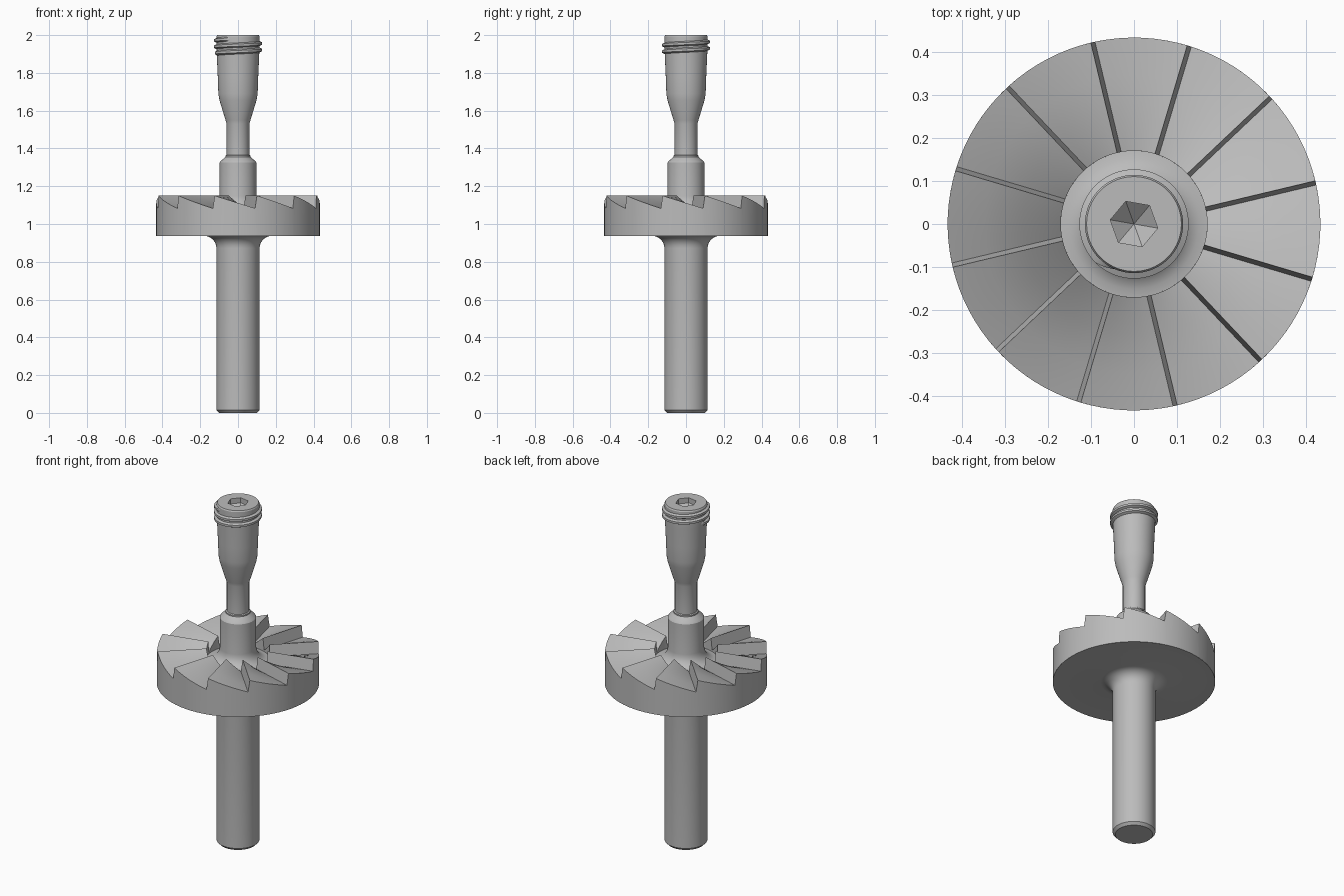
import bpy, bmesh, math

if "Cube" in bpy.data.objects:
    bpy.data.objects.remove(bpy.data.objects["Cube"])

steel = bpy.data.materials.new("steel_grey")
steel.diffuse_color = (0.5, 0.5, 0.5, 1)
steel.use_nodes = True
steel.node_tree.nodes["Principled BSDF"].inputs["Base Color"].default_value = steel.diffuse_color
SEG = 72


def pt(r, a, z):
    return (r * math.cos(a), r * math.sin(a), z)


def skin(name, columns, closed=True):
    """Join neighbouring columns of points into a smooth-shaded surface."""
    bm = bmesh.new()
    cols = [[bm.verts.new(p) for p in c] for c in columns]
    n = len(cols)
    for i in range(n if closed else n - 1):
        a, b = cols[i], cols[(i + 1) % n]
        for j in range(len(a) - 1):
            bm.faces.new((a[j], b[j], b[j + 1], a[j + 1]))
    bmesh.ops.remove_doubles(bm, verts=bm.verts, dist=1e-5)
    me = bpy.data.meshes.new(name)
    bm.to_mesh(me)
    bm.free()
    me.materials.append(steel)
    ob = bpy.data.objects.new(name, me)
    bpy.context.collection.objects.link(ob)
    bpy.ops.object.select_all(action='DESELECT')
    ob.select_set(True)
    bpy.context.view_layer.objects.active = ob
    bpy.ops.object.shade_smooth_by_angle(angle=math.radians(28))
    return ob


def lathe(name, profile):
    angles = [2 * math.pi * i / SEG for i in range(SEG)]
    return skin(name, [[pt(r, a, z) for r, z in profile] for a in angles])


def fillet(cx, cz, rad, a0, a1, n=6):
    """Arc points in the (radius, height) plane, angles in degrees."""
    return [(cx + rad * math.cos(math.radians(a0 + (a1 - a0) * i / n)),
             cz + rad * math.sin(math.radians(a0 + (a1 - a0) * i / n)))
            for i in range(n + 1)]


# Lower shank with chamfered foot, flaring into the underside of the disc
R_OUT, R_IN, Z_DISC, Z_FLOOR = 0.433, 0.17, 0.937, 1.075
lathe("shank", [(0, 0), (0.1, 0), (0.114, 0.015)]
      + fillet(0.179, 0.872, 0.065, 180, 90) + [(R_OUT, Z_DISC)])

# Disc with twelve ratchet-like cutting teeth
TEETH, STEPS, Z_TIP, Z_LOW, LEAN = 12, 8, 1.15, 1.083, 0.01
pitch = 2 * math.pi / TEETH


def tooth_angle(r, start, t):
    return start + t * (pitch - LEAN / r)


columns = []
for k in range(TEETH):
    start = math.radians(13.4) + k * pitch
    for s in range(STEPS + 1):
        t = s / STEPS
        z = Z_TIP + (Z_LOW - Z_TIP) * t
        ao = tooth_angle(R_OUT, start, t)
        col = [pt(R_OUT, ao, Z_DISC)]
        for f in (0, 0.33, 0.67, 1):
            r = R_OUT + (R_IN - R_OUT) * f
            col.append(pt(r, tooth_angle(r, start, t), z))
        col.append(pt(R_IN, tooth_angle(R_IN, start, t), Z_FLOOR))
        columns.append(col)
skin("toothed_disc", columns)

# Hub column with concave root and sloped shoulder
lathe("hub_column", fillet(R_IN, Z_FLOOR + 0.073, 0.073, 270, 180)
      + [(0.097, 1.325), (0.092, 1.333), (0.066, 1.355), (0.066, 1.362),
         (0.06, 1.366)])

# Neck, flared head and hexagonal socket with a pointed floor
head = [(0.06, 1.36), (0.06, 1.53), (0.066, 1.55), (0.098, 1.655),
        (0.104, 1.69), (0.107, 1.78), (0.112, 1.89), (0.114, 1.93),
        (0.114, 1.993), (0.11, 2.0)]
columns = []
for i in range(SEG):
    a = 2 * math.pi * i / SEG
    local = (a + math.radians(10)) % (math.pi / 3) - math.pi / 6
    hex_r = 0.056 * math.cos(math.pi / 6) / math.cos(local)
    socket = [(hex_r, 2.0), (hex_r, 1.97), (0, 1.925)]
    columns.append([pt(r, a, z) for r, z in head + socket])
skin("flared_head", columns)

# Helical thread around the head, fading out at both ends
turns, thread_pitch = 2.25, 0.034
n = int(turns * SEG)
columns = []
for i in range(n + 1):
    a = math.radians(165) + 2 * math.pi * turns * i / n
    z = 1.903 + thread_pitch * turns * i / n
    grow = min(1, i / 6, (n - i) / 6)
    crest = 0.109 + 0.018 * grow
    columns.append([pt(0.109, a, z - 0.015), pt(crest, a, z - 0.006),
                    pt(crest, a, z + 0.006), pt(0.109, a, z + 0.015)])
skin("thread", columns, closed=False)
